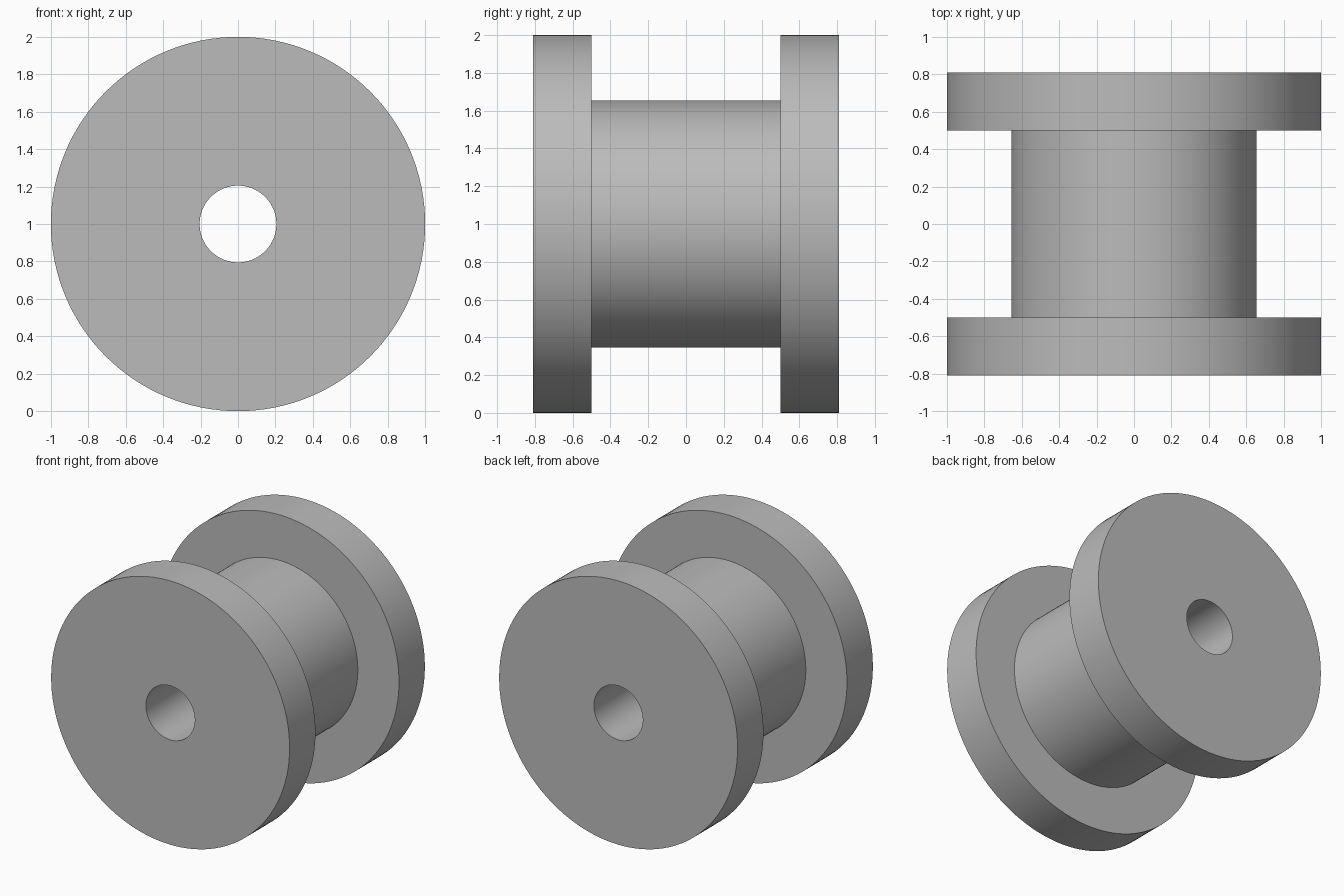
import bpy
import bmesh
from math import cos, sin, pi, radians

SEGMENTS = 128
CENTRE_Z = 1.0
FLANGE_RADIUS, HUB_RADIUS, BORE_RADIUS = 1.0, 0.655, 0.205
HALF_LENGTH, HALF_GAP = 0.81, 0.50

cube = bpy.data.objects.get("Cube")
if cube:
    bpy.data.objects.remove(cube, do_unlink=True)

# Single plain grey
grey = bpy.data.materials.new("plain grey")
grey.use_nodes = True
colour = (0.5, 0.5, 0.5, 1.0)
grey.diffuse_color = colour
grey.node_tree.nodes["Principled BSDF"].inputs["Base Color"].default_value = colour


def lathe(name, profile):
    """Revolve a closed (radius, y) profile around the y axis."""
    bm = bmesh.new()
    rings = []
    for i in range(SEGMENTS):
        a = 2 * pi * i / SEGMENTS
        rings.append([bm.verts.new((r * cos(a), y, r * sin(a))) for r, y in profile])
    count = len(profile)
    for i, ring in enumerate(rings):
        following = rings[(i + 1) % SEGMENTS]
        for j in range(count):
            k = (j + 1) % count
            bm.faces.new((ring[j], ring[k], following[k], following[j]))
    bmesh.ops.recalc_face_normals(bm, faces=bm.faces)
    mesh = bpy.data.meshes.new(name)
    bm.to_mesh(mesh)
    bm.free()
    mesh.materials.append(grey)
    obj = bpy.data.objects.new(name, mesh)
    obj.location.z = CENTRE_Z
    bpy.context.collection.objects.link(obj)
    return obj


# Back half of the section, mirrored to the front: bore, flange and hub in one solid
half = [(BORE_RADIUS, HALF_LENGTH), (FLANGE_RADIUS, HALF_LENGTH),
        (FLANGE_RADIUS, HALF_GAP), (HUB_RADIUS, HALF_GAP)]
spool = lathe("flanged_spool", half + [(r, -y) for r, y in reversed(half)])

# Smooth round walls, crisp rims
bpy.ops.object.select_all(action='DESELECT')
spool.select_set(True)
bpy.context.view_layer.objects.active = spool
bpy.ops.object.shade_smooth_by_angle(angle=radians(30))
